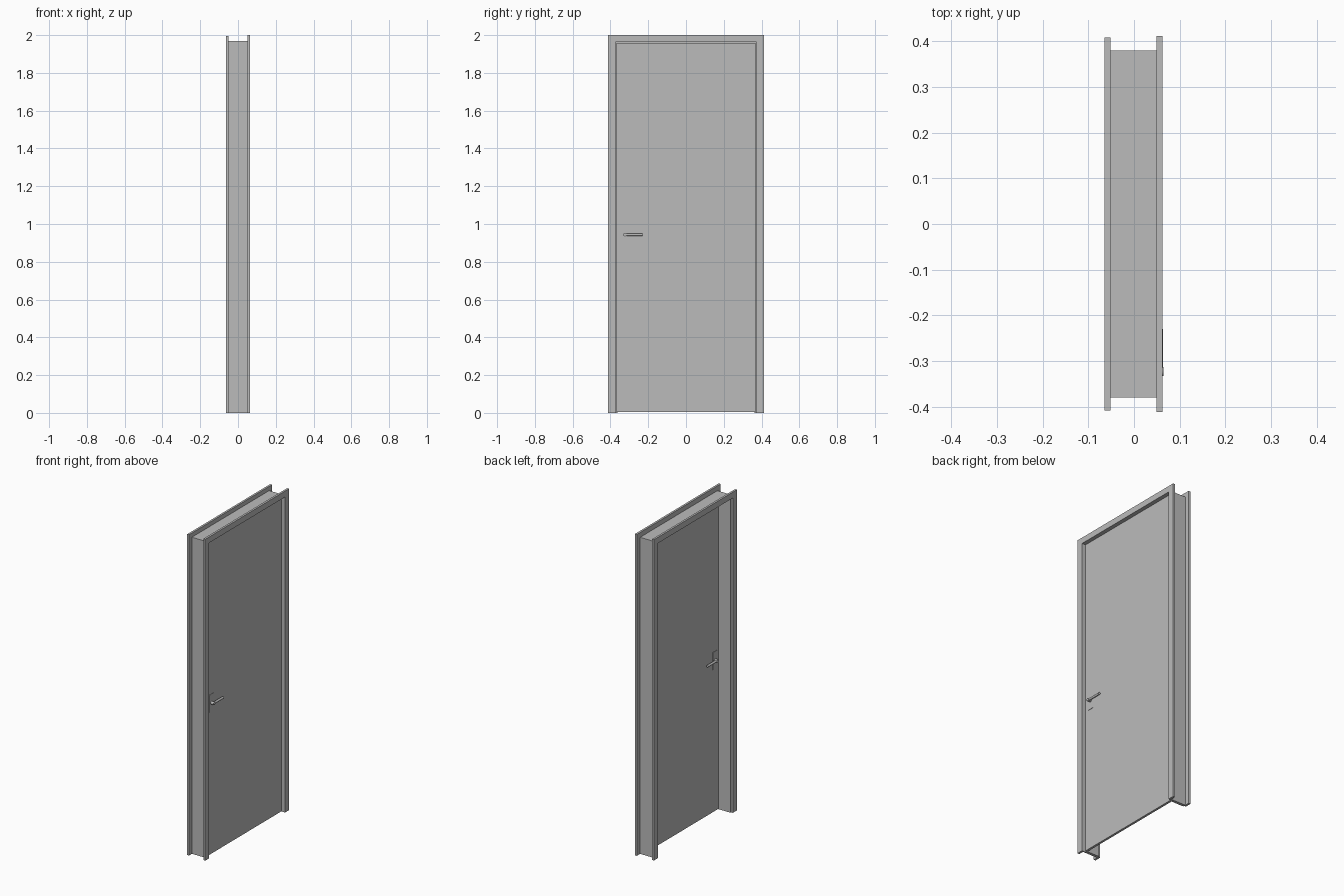
import bpy, bmesh, math
from mathutils import Matrix, Vector

cube = bpy.data.objects.get("Cube")
if cube:
    bpy.data.objects.remove(cube, do_unlink=True)

grey = bpy.data.materials.new("neutral_grey")
grey.use_nodes = True
grey.diffuse_color = (0.5, 0.5, 0.5, 1)
grey.node_tree.nodes["Principled BSDF"].inputs["Base Color"].default_value = (0.5, 0.5, 0.5, 1)


def finish(name, bm):
    bmesh.ops.recalc_face_normals(bm, faces=bm.faces)
    mesh = bpy.data.meshes.new(name)
    bm.to_mesh(mesh)
    bm.free()
    mesh.materials.append(grey)
    obj = bpy.data.objects.new(name, mesh)
    bpy.context.collection.objects.link(obj)
    return obj


def box(name, lo, hi):
    bm = bmesh.new()
    size = [b - a for a, b in zip(lo, hi)]
    mid = [(a + b) / 2 for a, b in zip(lo, hi)]
    bmesh.ops.create_cube(bm, size=1, matrix=Matrix.Translation(mid) @ Matrix.Diagonal((*size, 1)))
    return finish(name, bm)


def portal(name, x0, x1, outer, top, inner, inner_top):
    """Upside-down U outline in the YZ plane, extruded along x."""
    outline = [(-outer, 0), (-outer, top), (outer, top), (outer, 0),
               (inner, 0), (inner, inner_top), (-inner, inner_top), (-inner, 0)]
    bm = bmesh.new()
    face = bm.faces.new([bm.verts.new((x0, y, z)) for y, z in outline])
    ext = bmesh.ops.extrude_face_region(bm, geom=[face])
    verts = [g for g in ext["geom"] if isinstance(g, bmesh.types.BMVert)]
    bmesh.ops.translate(bm, vec=(x1 - x0, 0, 0), verts=verts)
    return finish(name, bm)


def rod(name, start, end, radius):
    a, b = Vector(start), Vector(end)
    bm = bmesh.new()
    rot = (b - a).to_track_quat('Z', 'Y').to_matrix().to_4x4()
    bmesh.ops.create_cone(bm, cap_ends=True, segments=20, radius1=radius, radius2=radius,
                          depth=(b - a).length, matrix=Matrix.Translation((a + b) / 2) @ rot)
    for f in bm.faces:
        f.smooth = len(f.verts) == 4
    obj = finish(name, bm)
    for e in obj.data.edges:
        e.use_edge_sharp = False
    obj.data.set_sharp_from_angle(angle=math.radians(40))
    return obj


# Door frame: trim on both sides, lining with a rebate for the leaf
portal("front_trim", 0.0495, 0.0628, 0.412, 2.0, 0.373, 1.963)
portal("back_trim", -0.0645, -0.0515, 0.408, 1.996, 0.369, 1.959)
portal("frame_lining", -0.0515, 0.028, 0.38, 1.97, 0.362, 1.952)
portal("frame_rebate", 0.028, 0.0495, 0.38, 1.97, 0.373, 1.963)

# Door leaf
door_back, door_front = 0.028, 0.042
box("door_leaf", (door_back, -0.369, 0.004), (door_front, 0.369, 1.959))

# Handle sets, mirrored on the two faces of the leaf
handle_y, handle_z = -0.323, 0.944
for side, face, d in (("front", door_front, 1), ("back", door_back, -1)):
    plate = face + d * 0.002
    box(side + "_handle_plate", (min(face, plate), handle_y - 0.021, 0.89),
        (max(face, plate), handle_y + 0.021, 0.998))
    lever = face + d * 0.0150
    rod(side + "_handle_neck", (face, handle_y, handle_z),
        (face + d * 0.0225, handle_y, handle_z), 0.0095)
    rod(side + "_handle_lever", (lever, handle_y, handle_z),
        (lever, -0.23, handle_z), 0.0070)
